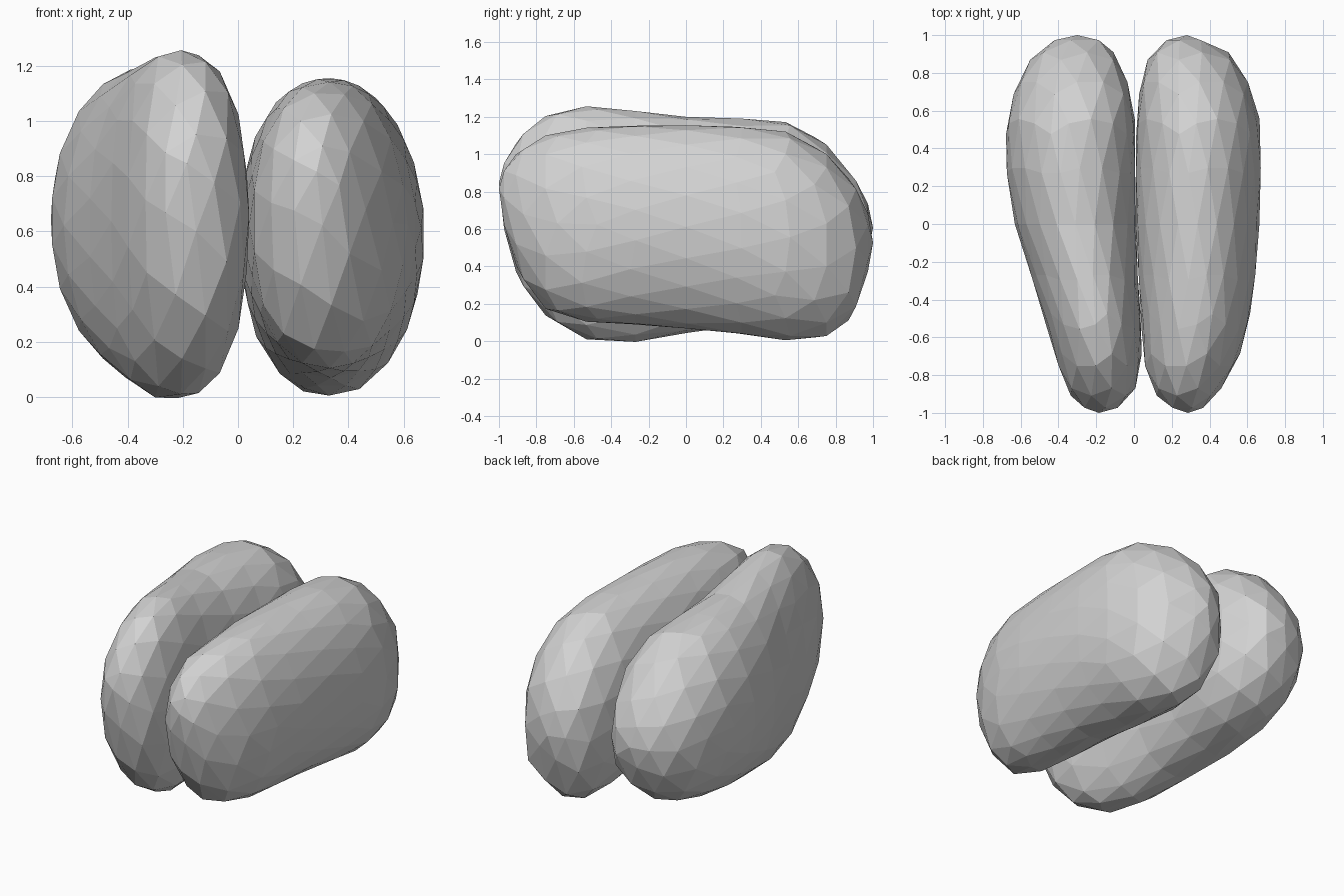
import bpy, bmesh, math
from mathutils import Matrix

if "Cube" in bpy.data.objects:
    bpy.data.objects.remove(bpy.data.objects["Cube"])

grey = bpy.data.materials.new("light grey")
grey.diffuse_color = (0.65, 0.65, 0.65, 1)
grey.use_nodes = True
grey.node_tree.nodes["Principled BSDF"].inputs["Base Color"].default_value = grey.diffuse_color
PAD = 0.006  # makes up for the chords of the flat facets


def lookup(table, y):
    """Linear interpolation in a list of (y, value) pairs."""
    for (y0, a), (y1, b) in zip(table, table[1:]):
        if y <= y1:
            return a + (b - a) * max(0, y - y0) / (y1 - y0)
    return table[-1][1]


def lobe(name, inner_side, inner_power, left, right, low, high):
    """Faceted bean: a sphere whose rounded slices follow four outlines along y.
    The side facing the other lobe is a little squarer (inner_power)."""
    bm = bmesh.new()
    bmesh.ops.create_icosphere(bm, subdivisions=3, radius=1,
                               matrix=Matrix.Rotation(math.pi / 2, 4, 'X'))
    for v in bm.verts:
        y = max(-1, min(1, v.co.y))
        y *= 1 + 0.08 * (1 - y * y)  # blunter ends
        r = math.hypot(v.co.x, v.co.z)
        c, s = (v.co.x / r, v.co.z / r) if r > 1e-4 else (0, 0)
        if r > 1e-4:
            outer_power = 2.15 if y < -0.4 else 2.0
            n = inner_power if c * inner_side > 0 else outer_power
            k = (abs(c) ** n + abs(s) ** n) ** (-1 / n)
            c, s = c * k, s * k
        x0, x1, z0, z1 = (lookup(t, y) for t in (left, right, low, high))
        x0, x1, z0 = x0 - PAD, x1 + PAD, z0 - PAD
        v.co = ((x0 + x1) / 2 + c * (x1 - x0) / 2, y,
                (z0 + z1) / 2 + s * (z1 - z0) / 2)
    bmesh.ops.recalc_face_normals(bm, faces=bm.faces)
    me = bpy.data.meshes.new(name)
    bm.to_mesh(me)
    bm.free()
    me.materials.append(grey)
    ob = bpy.data.objects.new(name, me)
    bpy.context.collection.objects.link(ob)


# Even lobe, rounded at both ends
lobe("right_lobe", -1, 2.25,
     left=[(-1, .25), (-.95, .15), (-.88, .11), (-.75, .06), (-.4, .035), (0, .015),
           (.3, .015), (.6, .02), (.8, .05), (.9, .09), (.96, .13), (1, .28)],
     right=[(-1, .32), (-.96, .38), (-.88, .45), (-.75, .53), (-.6, .59), (-.2, .65),
            (.3, .67), (.5, .67), (.68, .635), (.86, .56), (.95, .44), (1, .28)],
     low=[(-1, .8), (-.96, .54), (-.9, .38), (-.8, .2), (-.6, .115), (0, .075),
          (.4, .03), (.65, -.005), (.85, .07), (.95, .25), (1, .52)],
     high=[(-1, .84), (-.95, .98), (-.8, 1.09), (-.6, 1.135), (-.4, 1.155), (.2, 1.155),
           (.5, 1.135), (.7, 1.05), (.85, .91), (.96, .76), (1, .54)])

# Tapered lobe, tall and narrow at the front
lobe("left_lobe", 1, 2.45,
     left=[(-1, -.24), (-.95, -.3), (-.85, -.37), (-.6, -.44), (-.4, -.5), (-.1, -.6),
           (.1, -.65), (.3, -.675), (.55, -.67), (.8, -.6), (.96, -.47), (1, -.3)],
     right=[(-1, -.13), (-.95, -.06), (-.88, 0), (-.7, .035), (-.5, .03), (-.2, .01),
            (.2, 0), (.5, .005), (.7, -.02), (.85, -.07), (.97, -.16), (1, -.3)],
     low=[(-1, .82), (-.96, .5), (-.9, .34), (-.8, .18), (-.6, .03), (-.4, -.01),
          (-.2, .005), (0, .05), (.6, .13), (.8, .21), (.95, .37), (1, .6)],
     high=[(-1, .88), (-.95, 1.02), (-.82, 1.18), (-.6, 1.26), (-.4, 1.25), (0, 1.2),
           (.4, 1.19), (.55, 1.17), (.7, 1.11), (.85, .94), (.96, .8), (1, .62)])
